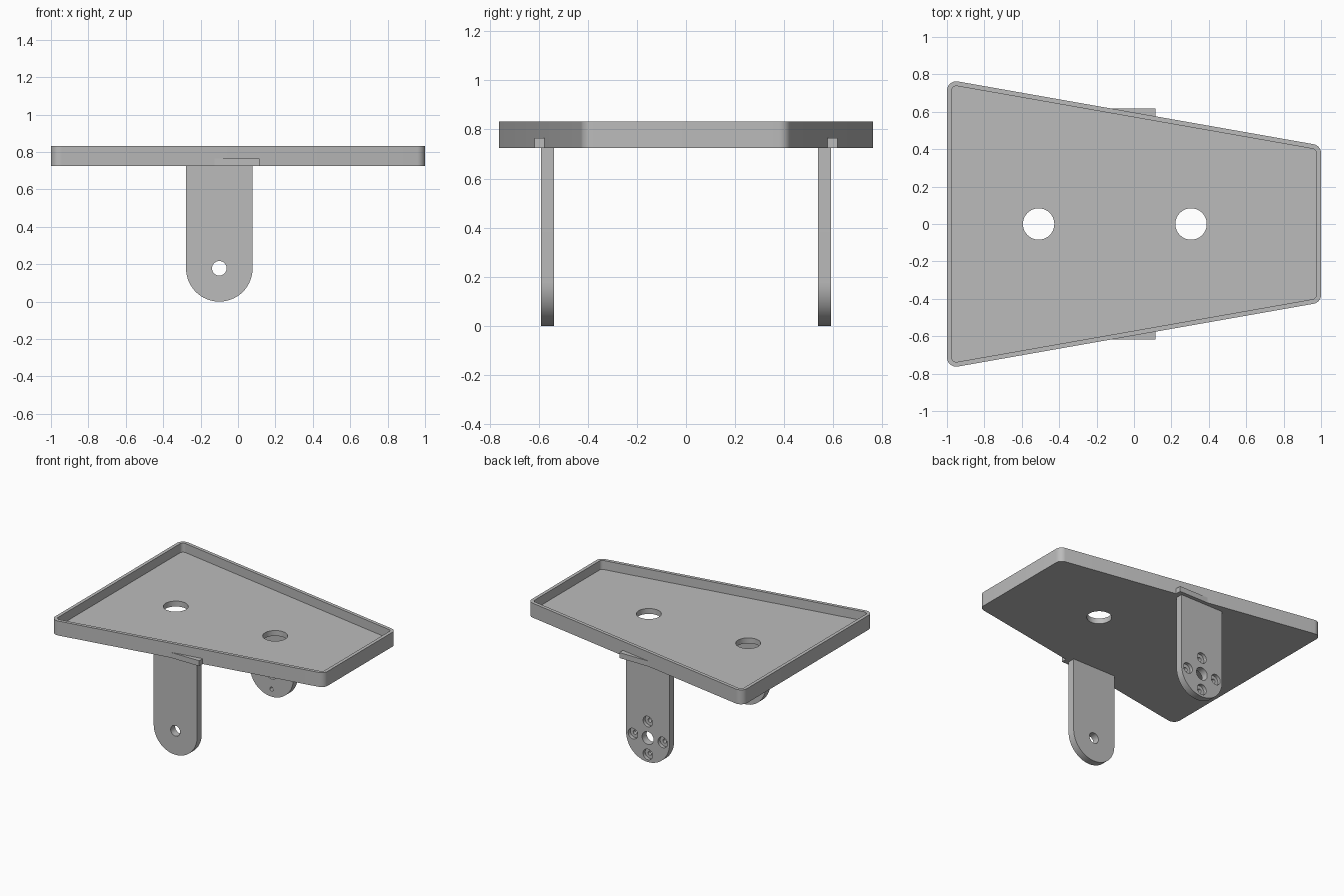
import bpy, bmesh, math
from mathutils import Vector

if "Cube" in bpy.data.objects:
    bpy.data.objects.remove(bpy.data.objects["Cube"], do_unlink=True)

grey = bpy.data.materials.new("plain grey")
grey.use_nodes = True
grey.diffuse_color = (0.5, 0.5, 0.5, 1)
grey.node_tree.nodes["Principled BSDF"].inputs["Base Color"].default_value = (0.5, 0.5, 0.5, 1)

TRAY_BOTTOM, FLOOR_TOP, RIM_TOP = 0.725, 0.765, 0.832
LEG_X, LEG_R = -0.10, 0.178
LEG_INNER, LEG_OUTER = 0.537, 0.59


def prism(name, outline, low, high, axis="Z"):
    """Extrude a 2D outline along Z, or along Y with the outline in x and z."""
    def place(p, h):
        return (p[0], p[1], h) if axis == "Z" else (p[0], h, p[1])
    bm = bmesh.new()
    bottom = [bm.verts.new(place(p, low)) for p in outline]
    top = [bm.verts.new(place(p, high)) for p in outline]
    bm.faces.new(bottom[::-1])
    bm.faces.new(top)
    n = len(outline)
    for i in range(n):
        j = (i + 1) % n
        bm.faces.new((bottom[i], bottom[j], top[j], top[i]))
    bmesh.ops.recalc_face_normals(bm, faces=bm.faces)
    mesh = bpy.data.meshes.new(name)
    bm.to_mesh(mesh)
    bm.free()
    mesh.materials.append(grey)
    obj = bpy.data.objects.new(name, mesh)
    bpy.context.collection.objects.link(obj)
    return obj


def circle(x, y, r, n=40):
    return [(x + r * math.cos(math.tau * i / n), y + r * math.sin(math.tau * i / n))
            for i in range(n)]


def tapered_outline(inset, radius, steps=8):
    """Rounded trapezoid, wide at -x, with 10 degree sloping sides."""
    slope = math.tan(math.radians(10))
    drop = inset / math.cos(math.radians(10))
    x = 1 - inset

    def half(px):
        return 0.596 - slope * px - drop
    corners = [Vector(c) for c in ((-x, -half(-x)), (x, -half(x)), (x, half(x)), (-x, half(-x)))]
    points = []
    for i, c in enumerate(corners):
        a = (corners[i - 1] - c).normalized()
        b = (corners[(i + 1) % 4] - c).normalized()
        half_angle = a.angle(b) / 2
        centre = c + (a + b).normalized() * radius / math.sin(half_angle)
        start = c + a * radius / math.tan(half_angle) - centre
        sweep = math.pi - 2 * half_angle
        first = math.atan2(start.y, start.x)
        for k in range(steps + 1):
            t = first + sweep * k / steps
            points.append((centre.x + radius * math.cos(t), centre.y + radius * math.sin(t)))
    return points


def finish(obj, cutters):
    """Cut the openings, then shade rounded walls smoothly."""
    bpy.ops.object.select_all(action="DESELECT")
    obj.select_set(True)
    bpy.context.view_layer.objects.active = obj
    for cutter in cutters:
        mod = obj.modifiers.new("cut", "BOOLEAN")
        mod.operation = "DIFFERENCE"
        mod.solver = "EXACT"
        mod.object = cutter
        bpy.ops.object.modifier_apply(modifier=mod.name)
        bpy.data.objects.remove(cutter, do_unlink=True)
    bpy.ops.object.shade_smooth_by_angle(angle=math.radians(30))


# Tray with raised rim and two round openings
tray = prism("tray", tapered_outline(0, 0.05), TRAY_BOTTOM, RIM_TOP)
finish(tray, [prism("tray_recess", tapered_outline(0.025, 0.025), FLOOR_TOP, 1)]
       + [prism("tray_opening", circle(x, 0, 0.084), 0.6, 1) for x in (-0.51, 0.305)])

# Round-ended legs and the tabs that join them to the tray
leg_outline = [(LEG_X + LEG_R * math.cos(t), LEG_R + LEG_R * math.sin(t))
               for t in (math.pi + math.pi * i / 32 for i in range(33))]
leg_outline += [(LEG_X + LEG_R, TRAY_BOTTOM + 0.02), (LEG_X - LEG_R, TRAY_BOTTOM + 0.02)]
tab_outline = [(LEG_X + sx * 0.214, z) for sx, z in
               ((-1, TRAY_BOTTOM), (1, TRAY_BOTTOM), (1, FLOOR_TOP), (-1, FLOOR_TOP))]

for side, word, bore in ((-1, "front", 0.039), (1, "back", 0.047)):
    leg = prism(word + "_leg", leg_outline, side * LEG_INNER, side * LEG_OUTER, "Y")
    cuts = [prism("pivot_hole", circle(LEG_X, LEG_R, bore), side * 0.4, side * 0.8, "Y")]
    if word == "back":
        # Four counterbored screw holes around the pivot
        for i in range(4):
            x = LEG_X + 0.122 * math.cos(i * math.pi / 2)
            z = LEG_R + 0.122 * math.sin(i * math.pi / 2)
            cuts.append(prism("screw_recess", circle(x, z, 0.039, 28), LEG_OUTER - 0.025, 0.8, "Y"))
            cuts.append(prism("screw_hole", circle(x, z, 0.015, 20), 0.4, 0.8, "Y"))
    finish(leg, cuts)
    prism(word + "_tab", tab_outline, side * 0.565, side * 0.618, "Y")
